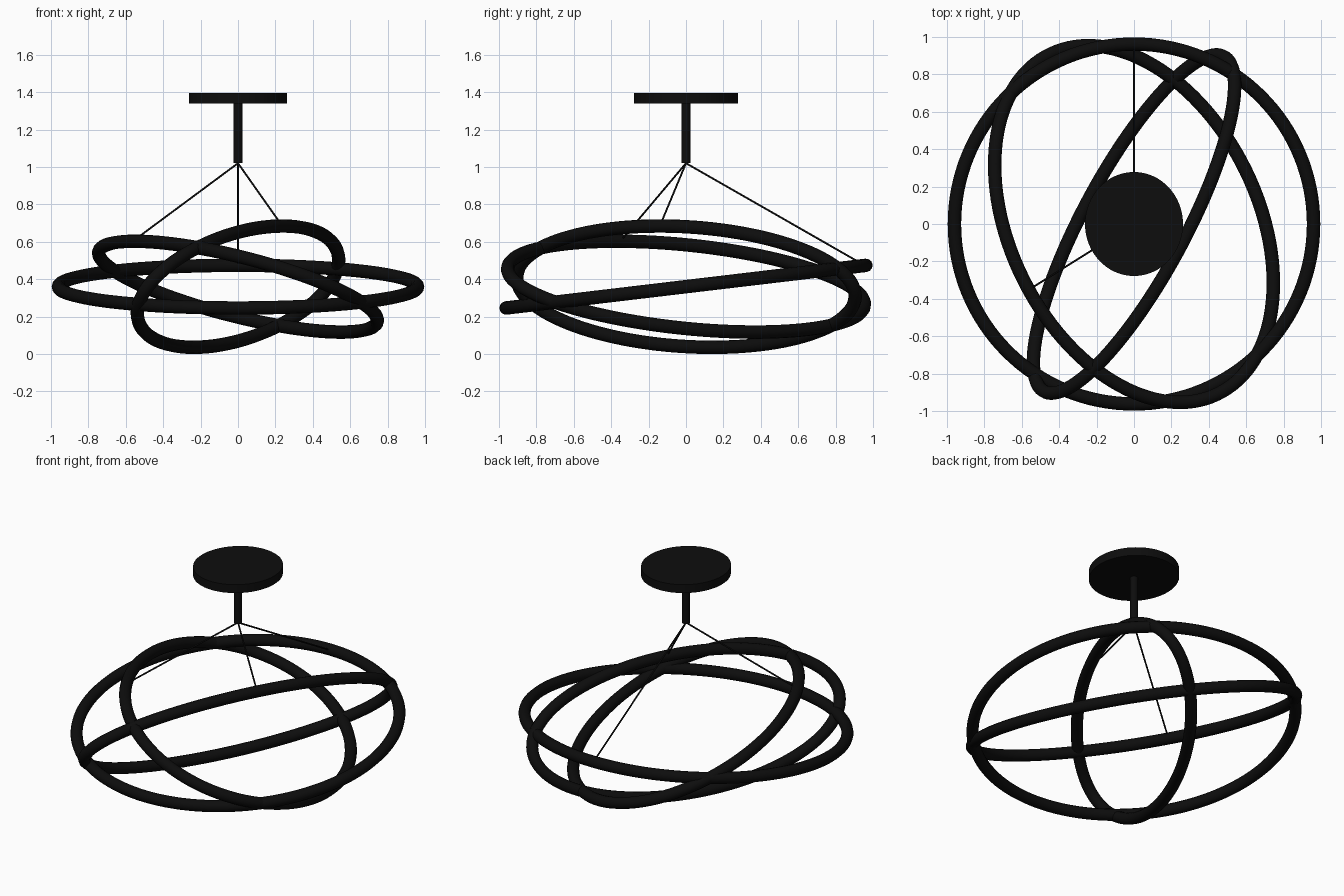
import bpy
import math
from mathutils import Vector

cube = bpy.data.objects.get("Cube")
if cube:
    bpy.data.objects.remove(cube, do_unlink=True)

black = bpy.data.materials.new("matte black")
black.use_nodes = True
colour = (0.004, 0.004, 0.004, 1)
black.diffuse_color = colour
black.node_tree.nodes["Principled BSDF"].inputs["Base Color"].default_value = colour

CENTRE = Vector((0, 0, 0.36))
HUB = Vector((0, 0, 1.02))


def finish(obj, name):
    obj.name = name
    obj.data.materials.append(black)
    bpy.ops.object.select_all(action="DESELECT")
    obj.select_set(True)
    bpy.context.view_layer.objects.active = obj
    bpy.ops.object.shade_smooth_by_angle(angle=math.radians(40))


def rod(name, start, end, radius, sides=16):
    axis = end - start
    bpy.ops.mesh.primitive_cylinder_add(
        vertices=sides, radius=radius, depth=axis.length, location=(start + end) / 2,
        rotation=axis.to_track_quat("Z", "Y").to_euler())
    finish(bpy.context.object, name)


def ring(name, u, v, tube=0.036, steps=128):
    """Round tube swept along the ellipse centre + u cos t + v sin t."""
    curve = bpy.data.curves.new(name, "CURVE")
    curve.dimensions = "3D"
    curve.bevel_depth = tube
    curve.bevel_resolution = 4
    spline = curve.splines.new("POLY")
    spline.points.add(steps - 1)
    spline.use_cyclic_u = True
    for i, point in enumerate(spline.points):
        t = math.tau * i / steps
        point.co = (*(CENTRE + u * math.cos(t) + v * math.sin(t)), 1)
    obj = bpy.data.objects.new(name, curve)
    bpy.context.collection.objects.link(obj)
    bpy.ops.object.select_all(action="DESELECT")
    obj.select_set(True)
    bpy.context.view_layer.objects.active = obj
    bpy.ops.object.convert(target="MESH")
    finish(bpy.context.object, name)


# Three tilted rings sharing one centre
ring("wide_ring", Vector((0.96, 0, 0)), Vector((0, 0.962, 0.114)))
ring("middle_ring", Vector((0.745, -0.315, -0.18)), Vector((0, 0.9, -0.163)))
ring("narrow_ring", Vector((0.538, 0.74, 0.143)), Vector((0, 0.52, -0.291)))

# Ceiling plate, slightly oval
bpy.ops.mesh.primitive_cylinder_add(vertices=64, radius=1, depth=0.055, location=(0, 0, 1.368))
plate = bpy.context.object
plate.scale = (0.262, 0.278, 1)
bpy.ops.object.transform_apply(location=False, rotation=False, scale=True)
finish(plate, "ceiling_plate")

# Stem and the wires that hold each ring
rod("stem", HUB, Vector((0, 0, 1.35)), 0.023, 32)
rod("wide_ring_wire", HUB, Vector((0, 0.955, 0.474)), 0.005)
rod("middle_ring_wire", HUB, Vector((-0.56, -0.35, 0.605)), 0.005)
rod("narrow_ring_wire", HUB, Vector((0.237, -0.14, 0.684)), 0.005)
